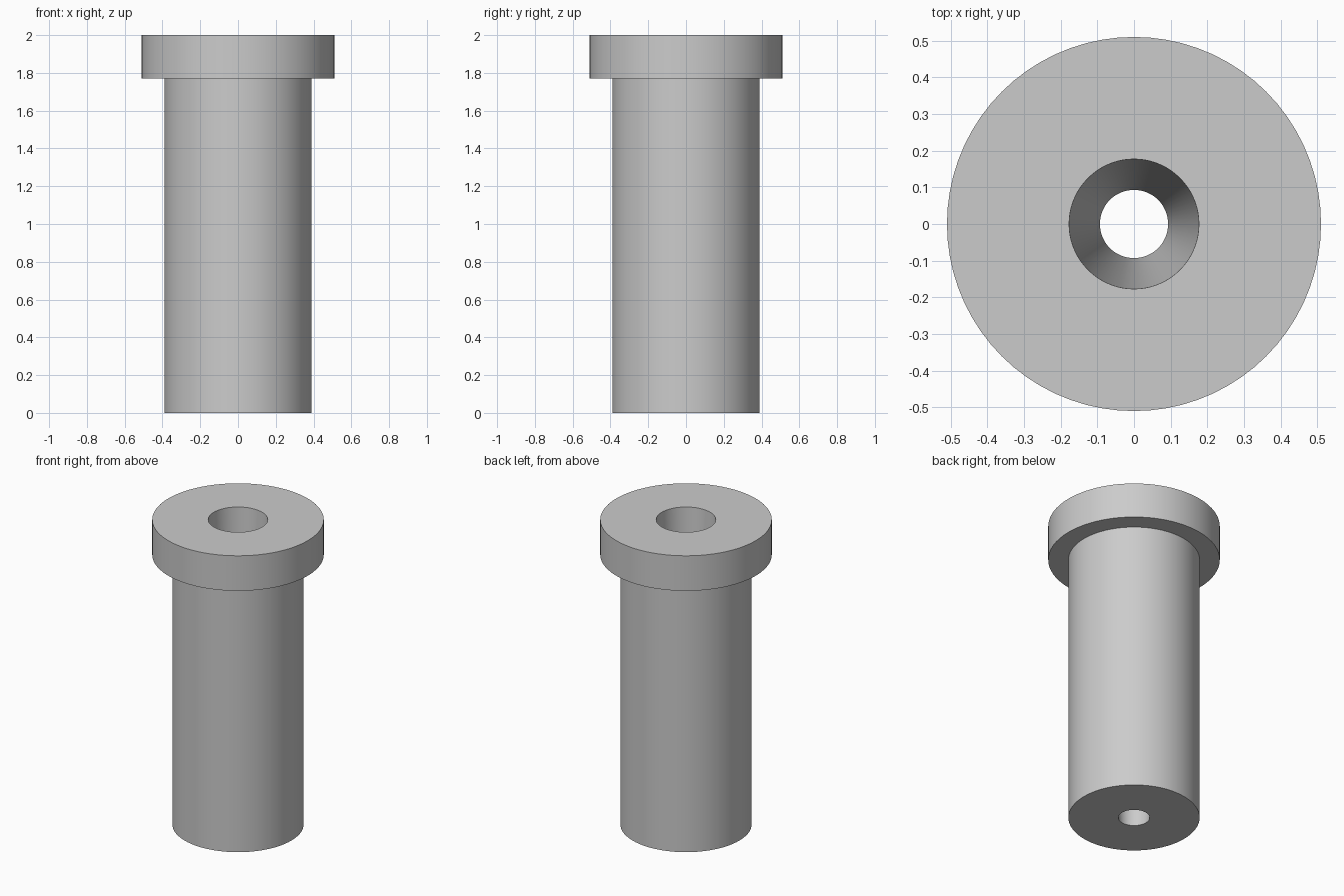
import bpy
import bmesh
import math

cube = bpy.data.objects.get("Cube")
if cube:
    bpy.data.objects.remove(cube, do_unlink=True)

# Plain grey metal
grey = bpy.data.materials.new("grey metal")
grey.use_nodes = True
color = (0.6, 0.6, 0.6, 1.0)
grey.diffuse_color = color
grey.node_tree.nodes["Principled BSDF"].inputs["Base Color"].default_value = color


def lathe(name, profile, segments=72):
    """Revolve a closed (radius, height) profile around the z axis."""
    bm = bmesh.new()
    rings = []
    for r, z in profile:
        ring = []
        for i in range(segments):
            a = 2 * math.pi * i / segments
            ring.append(bm.verts.new((r * math.cos(a), r * math.sin(a), z)))
        rings.append(ring)
    for k, low in enumerate(rings):
        high = rings[(k + 1) % len(rings)]
        for i in range(segments):
            j = (i + 1) % segments
            bm.faces.new((low[i], low[j], high[j], high[i]))
    bmesh.ops.recalc_face_normals(bm, faces=bm.faces)
    mesh = bpy.data.meshes.new(name)
    bm.to_mesh(mesh)
    bm.free()
    mesh.materials.append(grey)
    obj = bpy.data.objects.new(name, mesh)
    bpy.context.collection.objects.link(obj)
    return obj


# Flanged sleeve: shaft, head flange and a bore tapering down its full length
bushing = lathe("flanged_bushing", [
    (0.093, 0.0), (0.39, 0.0),      # foot and shaft
    (0.39, 1.77), (0.51, 1.77),     # underside of flange
    (0.51, 2.0), (0.177, 2.0),      # flange rim and bore mouth
])

# Smooth round walls, crisp rims
bpy.ops.object.select_all(action='DESELECT')
bushing.select_set(True)
bpy.context.view_layer.objects.active = bushing
bpy.ops.object.shade_smooth_by_angle(angle=math.radians(30))
